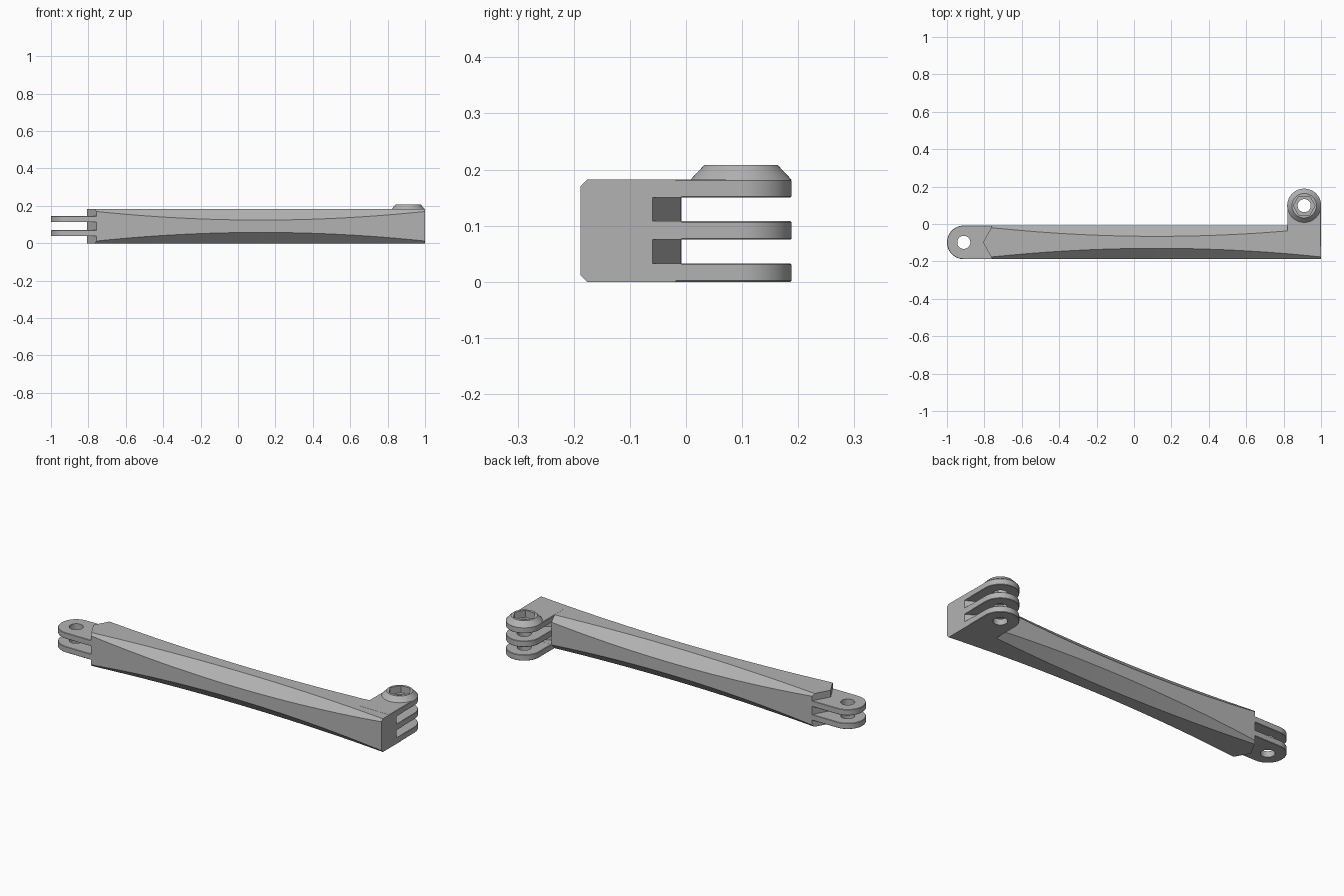
import bpy, bmesh, math

if "Cube" in bpy.data.objects:
    bpy.data.objects.remove(bpy.data.objects["Cube"])

GREY = bpy.data.materials.new("plain grey")
GREY.diffuse_color = (0.45, 0.45, 0.45, 1)
GREY.use_nodes = True
GREY.node_tree.nodes["Principled BSDF"].inputs["Base Color"].default_value = GREY.diffuse_color

YC, H = -0.098, 0.182          # beam centre line and height
R = 0.09                       # lug radius, half beam width
PIN_L, PIN_R = (-0.91, YC), (0.91, 0.098)
HOLE = 0.035


def finish(bm, name):
    bmesh.ops.recalc_face_normals(bm, faces=bm.faces)
    me = bpy.data.meshes.new(name)
    bm.to_mesh(me)
    bm.free()
    me.materials.append(GREY)
    ob = bpy.data.objects.new(name, me)
    bpy.context.collection.objects.link(ob)
    return ob


def activate(ob):
    bpy.ops.object.select_all(action='DESELECT')
    ob.select_set(True)
    bpy.context.view_layer.objects.active = ob


def prism(name, pts, z0, z1, top=1.0, centre=(0, 0)):
    """Extrude a plan outline; top scales the upper outline about centre."""
    bm = bmesh.new()
    lo = [bm.verts.new((x, y, z0)) for x, y in pts]
    cx, cy = centre
    hi = [bm.verts.new((cx + (x - cx) * top, cy + (y - cy) * top, z1)) for x, y in pts]
    n = len(pts)
    bm.faces.new(lo)
    bm.faces.new(hi)
    for i in range(n):
        j = (i + 1) % n
        bm.faces.new((lo[i], lo[j], hi[j], hi[i]))
    return finish(bm, name)


def circle(c, r, n=64):
    return [(c[0] + r * math.cos(2 * math.pi * i / n),
             c[1] + r * math.sin(2 * math.pi * i / n)) for i in range(n)]


def cut(ob, cutter):
    activate(ob)
    m = ob.modifiers.new("cut", 'BOOLEAN')
    m.operation, m.solver, m.object = 'DIFFERENCE', 'EXACT', cutter
    bpy.ops.object.modifier_apply(modifier=m.name)
    bpy.data.objects.remove(cutter)


def smooth(ob):
    activate(ob)
    bpy.ops.object.shade_smooth_by_angle(angle=math.radians(25))


def lug_plate(name, c, direction, length, z0, z1):
    """Round-ended plate with a softened edge and a pin hole."""
    a0 = math.atan2(direction[1], direction[0])
    pts = []
    for i in range(33):
        a = a0 - math.pi / 2 + math.pi * i / 32
        pts.append((c[0] + R * math.cos(a), c[1] + R * math.sin(a)))
    for p in (pts[-1], pts[0]):
        pts.append((p[0] - direction[0] * length, p[1] - direction[1] * length))
    ob = prism(name, pts, z0, z1)
    activate(ob)
    b = ob.modifiers.new("edge", 'BEVEL')
    b.width, b.segments, b.limit_method = 0.002, 1, 'ANGLE'
    b.angle_limit = math.radians(40)
    bpy.ops.object.modifier_apply(modifier=b.name)
    cut(ob, prism("pin_cutter", circle(c, HOLE), z0 - 0.1, z1 + 0.1))
    return ob


# Beam: square section whose corner chamfers swell towards the middle
X0, X1, N = -0.757, 1.0, 40
bm = bmesh.new()
rings = []
for k in range(N + 1):
    t = k / N
    x = X0 + (X1 - X0) * t
    c = 0.012 + 0.046 * (1 - (2 * t - 1) ** 2)
    sec = [(0, 0), (R - c, 0), (R, c), (R, H - c), (R - c, H),
           (0, H), (c - R, H), (-R, H - c), (-R, c), (c - R, 0)]
    rings.append([bm.verts.new((x - (0.05 * (1 - abs(y) / R) if k == 0 else 0), YC + y, z))
                  for y, z in sec])
for a, b in zip(rings, rings[1:]):
    for i in range(10):
        j = (i + 1) % 10
        bm.faces.new((a[i], a[j], b[j], b[i]))
bm.faces.new(rings[0][:6])                      # pointed end, two faces
bm.faces.new(rings[0][5:] + rings[0][:1])
bm.faces.new(rings[-1])
beam = finish(bm, "beam")

# Pointed slots between the three lugs
for z0, z1 in ((0.033, 0.075), (0.108, 0.15)):
    slot = prism("slot_cutter", [(0.818, -0.061), (0.91, -0.009), (1.002, -0.061),
                                 (1.002, 0.05), (0.818, 0.05)], z0, z1)
    cut(beam, slot)
smooth(beam)

# Two lugs on the left end
for i, z0 in enumerate((0.038, 0.113)):
    smooth(lug_plate(f"double_lug_{i + 1}", PIN_L, (-1, 0), 0.2, z0, z0 + 0.032))

# Three lugs on the right end, the top one with a nut seat
HEX = circle(PIN_R, 0.058, 6)
for i, z0 in enumerate((0.0, 0.075, 0.15)):
    lug = lug_plate(f"triple_lug_{i + 1}", PIN_R, (0, 1), 0.22, z0, z0 + (0.033 if i == 1 else 0.0325))
    if i == 2:
        cut(lug, prism("hex_cutter", HEX, 0.17, 0.25))
    smooth(lug)

# Tapered nut holder with hexagonal pocket
cap = prism("nut_holder", circle(PIN_R, 0.091), 0.181, 0.208, 0.72, PIN_R)
cut(cap, prism("hex_cutter", HEX, 0.1, 0.25))
smooth(cap)
